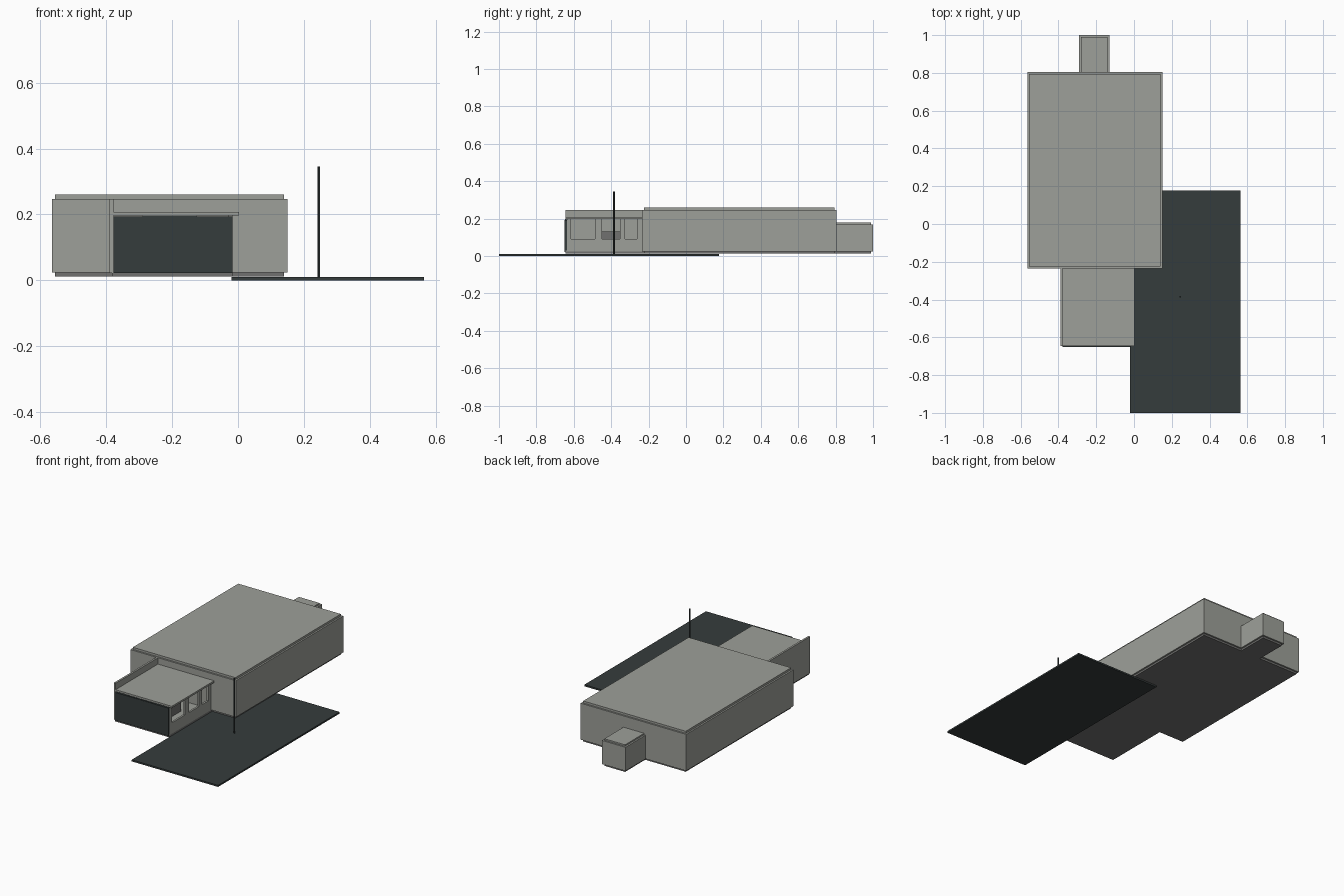
import bpy, bmesh

if "Cube" in bpy.data.objects:
    bpy.data.objects.remove(bpy.data.objects["Cube"])


def material(name, rgb):
    m = bpy.data.materials.new(name)
    m.diffuse_color = (*rgb, 1)
    m.use_nodes = True
    m.node_tree.nodes["Principled BSDF"].inputs["Base Color"].default_value = m.diffuse_color
    return m


CONCRETE = material("warm_grey_concrete", (0.34, 0.35, 0.32))
DARK = material("dark_slate", (0.036, 0.045, 0.045))
BASE = material("mid_grey_base", (0.165, 0.165, 0.16))


def boxes(name, mat, *extents):
    """One object made of axis-aligned boxes (x0, x1, y0, y1, z0, z1)."""
    bm = bmesh.new()
    for x0, x1, y0, y1, z0, z1 in extents:
        verts = bmesh.ops.create_cube(bm, size=1)["verts"]
        bmesh.ops.scale(bm, verts=verts, vec=(x1 - x0, y1 - y0, z1 - z0))
        bmesh.ops.translate(bm, verts=verts,
                            vec=((x0 + x1) / 2, (y0 + y1) / 2, (z0 + z1) / 2))
    mesh = bpy.data.meshes.new(name)
    bm.to_mesh(mesh)
    bm.free()
    mesh.materials.append(mat)
    ob = bpy.data.objects.new(name, mesh)
    bpy.context.collection.objects.link(ob)
    return ob


def block(name, x0, x1, y0, y1, wall_top, roof_top, back_inset=0.01, front_inset=0.01):
    """Wall body with a slightly inset roof slab and base plinth."""
    i = 0.01
    boxes(name + "_walls", CONCRETE, (x0, x1, y0, y1, 0.024, wall_top))
    inset = (x0 + i, x1 - i, y0 + front_inset, y1 - back_inset)
    boxes(name + "_roof", CONCRETE, (*inset, wall_top, roof_top))
    boxes(name + "_plinth", BASE, (*inset, 0.012, 0.024))


# Main hall and small rear annex
block("hall", -0.565, 0.15, -0.235, 0.805, 0.247, 0.26)
block("annex", -0.29, -0.13, 0.805, 1.0, 0.169, 0.178, front_inset=-0.01)

# Front wing: floor, parapet wall, overhanging roof, glazed-dark front
FRONT, REAR = -0.643, -0.235
WALL_X = -0.017
boxes("wing_plinth", BASE, (-0.382, WALL_X, FRONT, REAR + 0.01, 0.012, 0.024))
boxes("wing_floor", CONCRETE, (-0.378, WALL_X, FRONT, REAR, 0.024, 0.028))
boxes("wing_parapet_wall", CONCRETE, (-0.39, -0.378, -0.645, REAR, 0.022, 0.247))
boxes("wing_roof", CONCRETE, (-0.378, 0.003, -0.645, REAR, 0.197, 0.208))
boxes("wing_front_panel", DARK, (-0.378, WALL_X, -0.65, -0.637, 0.022, 0.193))
boxes("front_lintel_strip", DARK, (-0.29, -0.125, -0.648, -0.638, 0.193, 0.197))

# Side wall with three window openings: sill plus posts
posts = [(-0.637, -0.615), (-0.487, -0.449), (-0.353, -0.326), (-0.262, REAR)]
boxes("wing_side_wall", CONCRETE,
      (WALL_X - 0.012, WALL_X, -0.637, REAR, 0.024, 0.09),
      *[(WALL_X - 0.012, WALL_X, a, b, 0.09, 0.197) for a, b in posts])

# Counter inside the wing, seen through the middle window
boxes("inside_counter", BASE, (-0.2, -0.14, -0.449, -0.353, 0.028, 0.13))

# Paved yard and mast
boxes("yard", DARK, (-0.02, 0.565, -1.0, 0.177, 0.0, 0.01))
bpy.ops.mesh.primitive_cylinder_add(vertices=8, radius=0.0045, depth=0.335,
                                    location=(0.245, -0.385, 0.1775))
mast = bpy.context.object
mast.name = "mast"
mast.data.materials.append(DARK)
bpy.ops.object.shade_smooth_by_angle()
